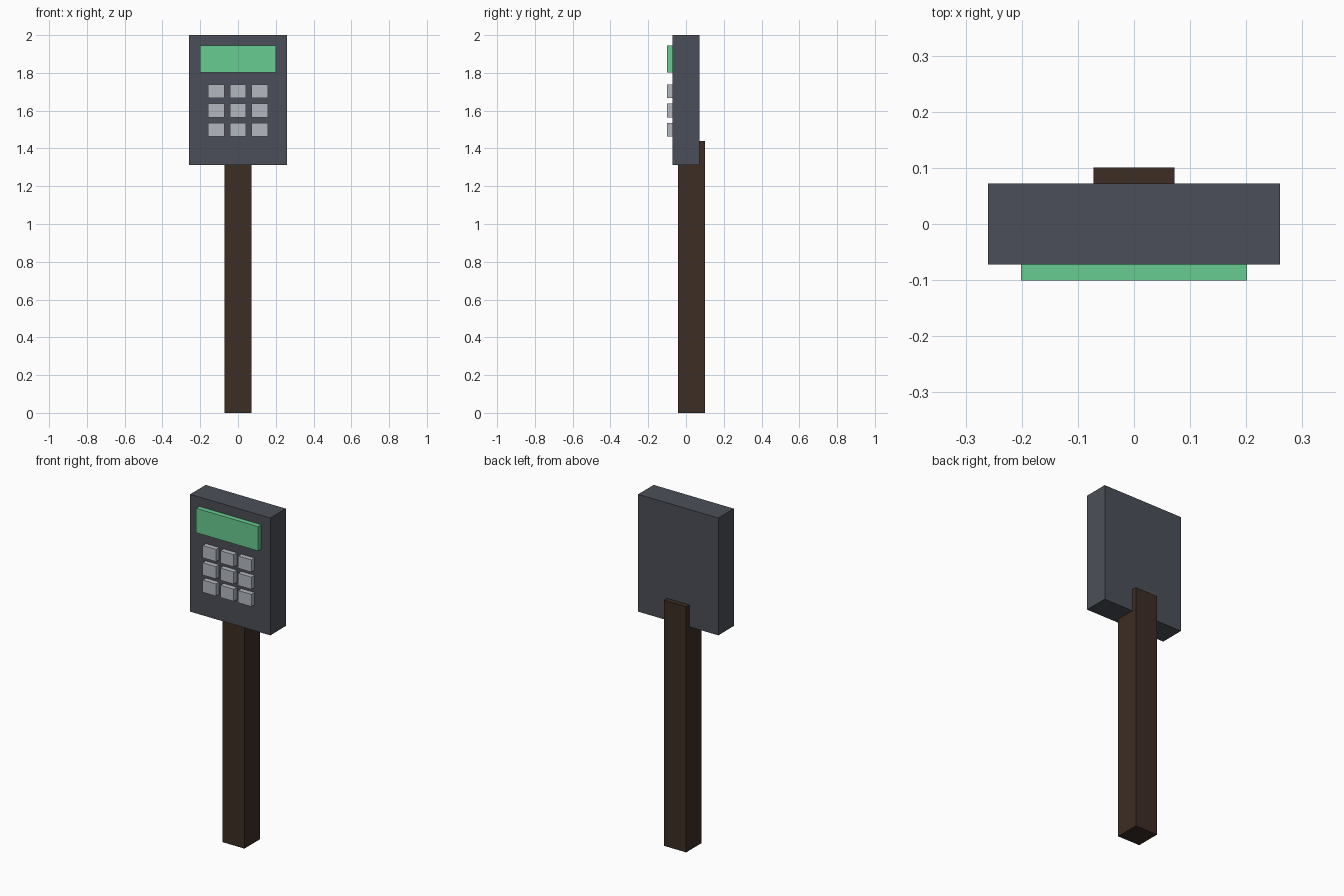
import bpy
import bmesh
from mathutils import Matrix, Vector

cube = bpy.data.objects.get("Cube")
if cube:
    bpy.data.objects.remove(cube, do_unlink=True)


def material(name, rgb):
    mat = bpy.data.materials.new(name)
    mat.use_nodes = True
    colour = (*rgb, 1.0)
    mat.diffuse_color = colour
    mat.node_tree.nodes["Principled BSDF"].inputs["Base Color"].default_value = colour
    return mat


def box(name, low, high, mat):
    """Flat-sided box between two opposite corners."""
    low, high = Vector(low), Vector(high)
    bm = bmesh.new()
    bmesh.ops.create_cube(bm, size=1.0, matrix=Matrix.Diagonal((*(high - low), 1.0)))
    mesh = bpy.data.meshes.new(name)
    bm.to_mesh(mesh)
    bm.free()
    mesh.materials.append(mat)
    obj = bpy.data.objects.new(name, mesh)
    obj.location = (low + high) / 2
    bpy.context.collection.objects.link(obj)
    return obj


slate = material("slate grey", (0.071, 0.078, 0.098))
brown = material("dark brown", (0.045, 0.026, 0.018))
green = material("screen green", (0.138, 0.604, 0.283))
silver = material("button grey", (0.456, 0.479, 0.527))

FACE, FRONT = -0.072, -0.101  # panel face and front of the raised parts

# Post and panel
box("post", (-0.072, -0.043, 0), (0.072, 0.101, 1.44), brown)
box("panel", (-0.26, FACE, 1.312), (0.26, 0.072, 2), slate)

# Raised display
box("screen", (-0.201, FRONT, 1.802), (0.201, FACE + 0.01, 1.945), green)

# Keypad, three rows of three
for row in range(3):
    for col in range(3):
        x = (col - 1) * 0.115
        z = 1.702 - row * 0.101
        box(f"button_{row + 1}_{col + 1}",
            (x - 0.043, FRONT, z - 0.036), (x + 0.043, FACE + 0.01, z + 0.036), silver)
